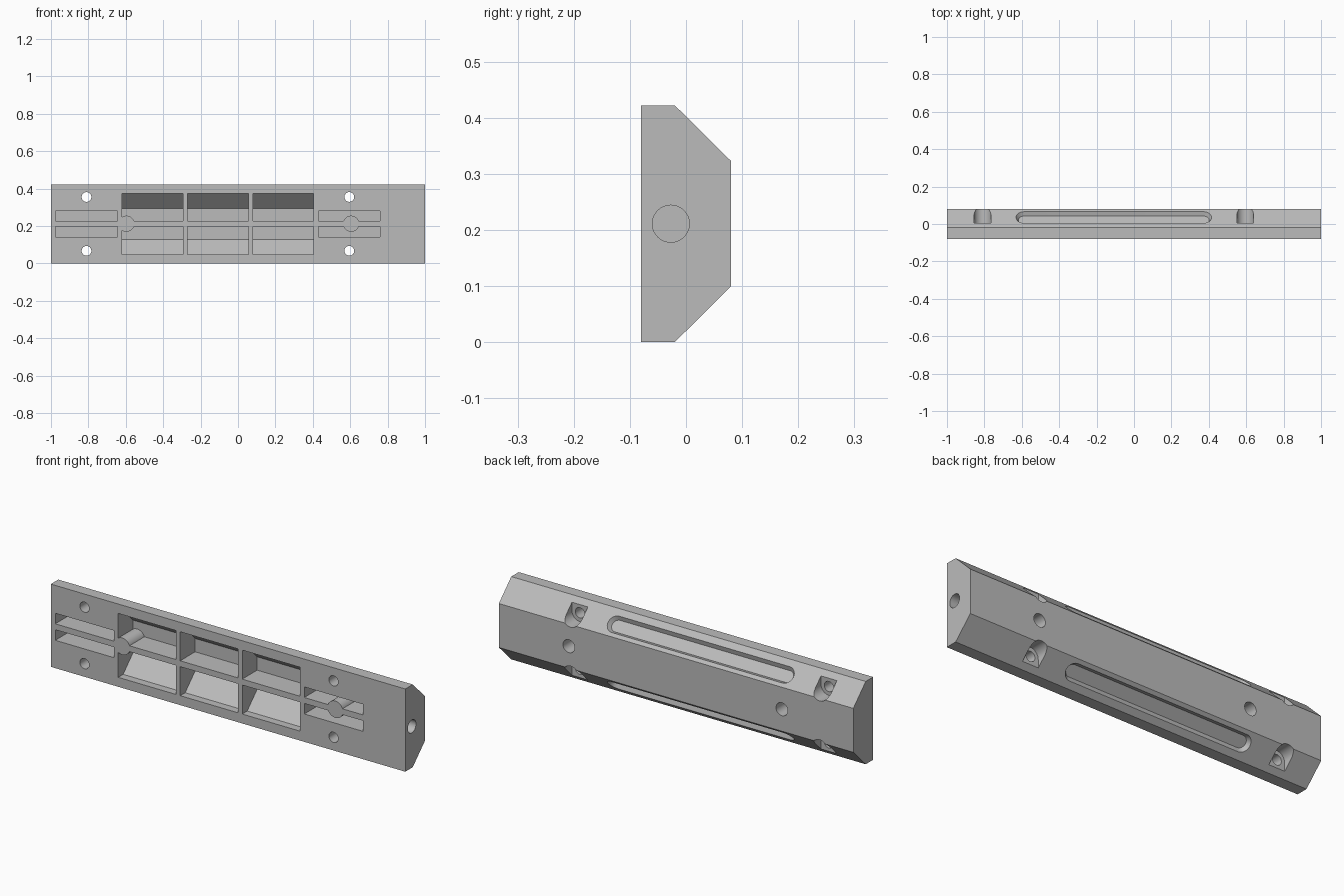
import bpy, bmesh, math
from mathutils import Vector, Matrix

cube = bpy.data.objects.get("Cube")
if cube:
    bpy.data.objects.remove(cube, do_unlink=True)

MID = 0.211          # height of the mirror plane
FRONT, BACK = -0.08, 0.08

grey = bpy.data.materials.new("plain_grey")
grey.use_nodes = True
colour = (0.5, 0.5, 0.5, 1)
grey.diffuse_color = colour
grey.node_tree.nodes["Principled BSDF"].inputs["Base Color"].default_value = colour


def loft(bm, first, second):
    """Closed solid between two matching outlines."""
    a = [bm.verts.new(p) for p in first]
    b = [bm.verts.new(p) for p in second]
    faces = [bm.faces.new(a), bm.faces.new(b[::-1])]
    for i in range(len(a)):
        j = (i + 1) % len(a)
        faces.append(bm.faces.new((a[i], b[i], b[j], a[j])))
    bmesh.ops.recalc_face_normals(bm, faces=faces)


def prism_x(bm, profile, x0, x1):
    """Extrude a (y, z) profile along x."""
    loft(bm, [(x0, y, z) for y, z in profile], [(x1, y, z) for y, z in profile])


def rod(bm, start, end, radius):
    start, end = Vector(start), Vector(end)
    axis = end - start
    turn = axis.to_track_quat('Z', 'Y').to_matrix().to_4x4()
    bmesh.ops.create_cone(bm, cap_ends=True, segments=48, radius1=radius, radius2=radius,
                          depth=axis.length,
                          matrix=Matrix.Translation((start + end) / 2) @ turn)


def mirrored(profile, side):
    return [(y, MID + side * h) for y, h in profile]


def make(name, bm):
    mesh = bpy.data.meshes.new(name)
    bm.to_mesh(mesh)
    bm.free()
    mesh.materials.append(grey)
    obj = bpy.data.objects.new(name, mesh)
    bpy.context.collection.objects.link(obj)
    return obj


def combine(target, name, bm, operation='DIFFERENCE'):
    """Apply a boolean and discard the helper."""
    helper = make(name, bm)
    helper.hide_render = True
    mod = target.modifiers.new(name, 'BOOLEAN')
    mod.operation, mod.solver, mod.object = operation, 'EXACT', helper
    graph = bpy.context.evaluated_depsgraph_get()
    result = bpy.data.meshes.new_from_object(target.evaluated_get(graph))
    target.modifiers.clear()
    target.data = result
    bpy.data.objects.remove(helper, do_unlink=True)


# Bar with two chamfered back edges
bm = bmesh.new()
half = [(FRONT, MID), (-0.02, MID), (BACK, 0.112)]
prism_x(bm, mirrored(half, 1) + mirrored(half, -1)[::-1], -1, 1)
bar = make("chamfered_bar", bm)

# Front pockets with sloped floors, and narrow slots at both ends
bm = bmesh.new()
pocket = [(-0.1, 0.015), (0.04, 0.015), (0.04, 0.083), (-0.04, 0.163), (-0.1, 0.163)]
slot = [(-0.1, 0.015), (0.04, 0.015), (0.04, 0.069), (-0.1, 0.069)]
for side in (1, -1):
    for x in (-0.62, -0.27, 0.08):
        prism_x(bm, mirrored(pocket, side), x, x + 0.325)
    for x in (-0.975, 0.43):
        prism_x(bm, mirrored(slot, side), x, x + 0.33)
combine(bar, "front_pockets", bm)

# Round bosses on the middle rib
bm = bmesh.new()
for x in (-0.597, 0.605):
    rod(bm, (x, FRONT, MID + 0.001), (x, 0.06, MID + 0.001), 0.043)
combine(bar, "bosses", bm, 'UNION')

# Blind holes from the back and in the right-hand end
bm = bmesh.new()
for x in (-0.597, 0.605):
    rod(bm, (x, -0.04, MID), (x, 0.1, MID), 0.033)
rod(bm, (0.84, -0.027, MID), (1.05, -0.027, MID), 0.033)
combine(bar, "blind_holes", bm)

# Screw holes, then U-shaped seats open towards the long edges
bm = bmesh.new()
seats = bmesh.new()
for x in (-0.81, 0.595):
    for side in (1, -1):
        z = MID + side * 0.144
        rod(bm, (x, -0.1, z), (x, 0.1, z), 0.026)
        arc = [(x + 0.045 * math.cos(math.pi * i / 24),
                z - side * 0.045 * math.sin(math.pi * i / 24)) for i in range(25)]
        outline = arc + [(x - 0.045, z + side * 0.1), (x + 0.045, z + side * 0.1)]
        loft(seats, [(px, 0.005, pz) for px, pz in outline],
             [(px, 0.1, pz) for px, pz in outline])
combine(bar, "screw_holes", bm)
combine(bar, "screw_seats", seats)


# Long round-ended grooves with tapered walls on the chamfers
def groove_outline(radius, lift, side):
    points = []
    for x, start in ((0.372, -90), (-0.588, 90)):
        for i in range(17):
            a = math.radians(start + i * 180 / 16)
            across = radius * math.sin(a)
            r = math.sqrt(0.5)
            points.append((x + radius * math.cos(a),
                           0.035 + (lift - across) * r,
                           MID + side * (0.156 + (lift + across) * r)))
    return points


bm = bmesh.new()
for side in (1, -1):
    loft(bm, groove_outline(0.03, -0.02, side), groove_outline(0.055, 0.02, side))
combine(bar, "edge_grooves", bm)

# Smooth the round walls, keep edges crisp
bpy.ops.object.select_all(action='DESELECT')
bar.select_set(True)
bpy.context.view_layer.objects.active = bar
bpy.ops.object.shade_smooth_by_angle(angle=math.radians(25))
